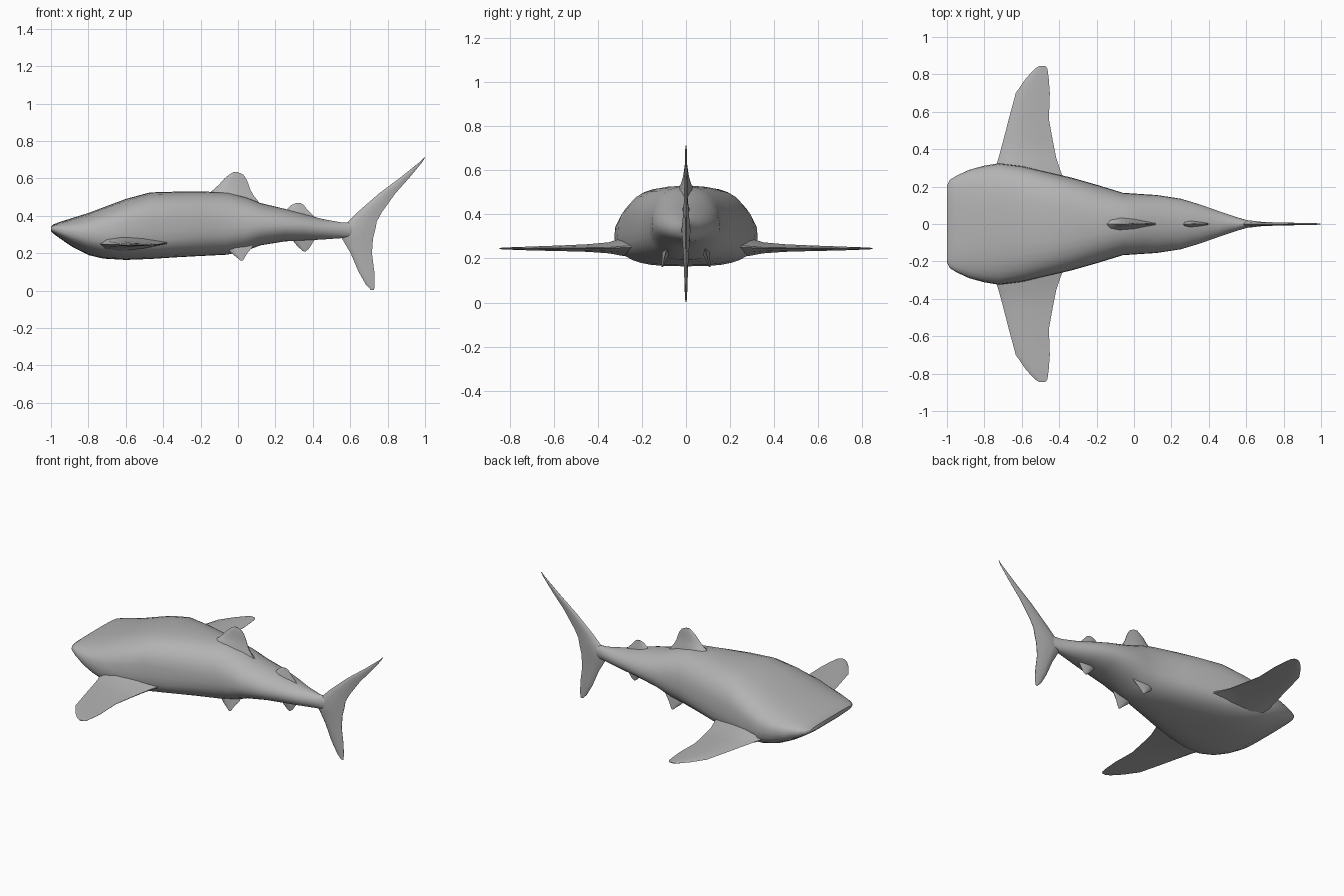
import bpy, bmesh, math
from mathutils import Vector

skin = bpy.data.materials.new("grey skin")
skin.diffuse_color = (0.45, 0.45, 0.45, 1)


def loft(name, rings, angle=40):
    """Skin a list of equal-length closed rings and cap both ends."""
    bm = bmesh.new()
    rows = [[bm.verts.new(p) for p in ring] for ring in rings]
    n = len(rows[0])
    for a, b in zip(rows, rows[1:]):
        for i in range(n):
            j = (i + 1) % n
            bm.faces.new((a[i], a[j], b[j], b[i]))
    bm.faces.new(rows[0])
    bm.faces.new(rows[-1])
    bmesh.ops.recalc_face_normals(bm, faces=bm.faces)
    mesh = bpy.data.meshes.new(name)
    bm.to_mesh(mesh)
    bm.free()
    mesh.materials.append(skin)
    ob = bpy.data.objects.new(name, mesh)
    bpy.context.collection.objects.link(ob)
    bpy.ops.object.select_all(action='DESELECT')
    ob.select_set(True)
    bpy.context.view_layer.objects.active = ob
    bpy.ops.object.shade_smooth_by_angle(angle=math.radians(angle))
    return ob


def spow(v, e):
    return math.copysign(abs(v) ** e, v)


def fin(name, rows, thick_axis):
    """Rows are (leading point, trailing point, thickness); foil sections."""
    foil = [(0, 0), (.1, .35), (.35, .5), (.7, .3), (1, .04),
            (1, -.04), (.7, -.3), (.35, -.5), (.1, -.35)]
    axis = Vector(thick_axis)
    rings = []
    for lead, trail, t in rows:
        a, b = Vector(lead), Vector(trail)
        rings.append([a.lerp(b, u) + axis * (t * v) for u, v in foil])
    return loft(name, rings, 50)


# Body: x, half width, top, bottom, height of widest line, squareness
stations = [
    (-1.00, .205, .343, .317, .330, 3.0),
    (-.985, .235, .355, .303, .328, 3.0),
    (-.95, .258, .368, .277, .322, 2.8),
    (-.88, .290, .390, .230, .312, 2.6),
    (-.80, .312, .415, .190, .305, 2.6),
    (-.72, .325, .445, .171, .300, 2.7),
    (-.60, .310, .490, .164, .300, 2.9),
    (-.47, .280, .525, .169, .310, 3.0),
    (-.33, .247, .529, .178, .320, 2.8),
    (-.20, .210, .530, .185, .330, 2.5),
    (-.06, .167, .525, .192, .335, 2.3),
    (.04, .160, .500, .212, .340, 2.2),
    (.12, .155, .468, .242, .345, 2.1),
    (.25, .135, .437, .263, .345, 2.0),
    (.35, .105, .410, .268, .340, 2.0),
    (.45, .070, .383, .273, .330, 2.0),
    (.55, .036, .365, .280, .325, 2.0),
    (.62, .016, .365, .285, .325, 2.0),
    (.69, .004, .350, .300, .325, 2.0),
]
SEG = 32
rings = []
for x, w, top, bot, mid, sq in stations:
    ring = []
    for i in range(SEG):
        a = 2 * math.pi * i / SEG
        y, h = spow(math.cos(a), 2 / sq), spow(math.sin(a), 2 / sq)
        ring.append((x, w * y, mid + h * ((top - mid) if h > 0 else (mid - bot))))
    rings.append(ring)
loft("body", rings)

# Paired fins
pectoral = [  # y, lead x, trail x, height, thickness
    (.20, -.76, -.36, .255, .100), (.29, -.745, -.395, .252, .080),
    (.35, -.725, -.415, .248, .050), (.45, -.698, -.435, .247, .034),
    (.56, -.670, -.455, .246, .026), (.70, -.632, -.450, .245, .018),
    (.78, -.577, -.456, .245, .012), (.83, -.530, -.463, .245, .008),
    (.846, -.505, -.475, .245, .005)]
pelvic = [  # z, lead x, trail x, y, thickness
    (.29, -.09, .10, .075, .05), (.23, -.065, .075, .090, .035),
    (.20, -.035, .050, .098, .022), (.172, 0, .033, .105, .012),
    (.16, .012, .025, .108, .006)]
for side, s in (("left", 1), ("right", -1)):
    fin(side + "_pectoral_fin",
        [((a, s * y, z), (b, s * y, z), t) for y, a, b, z, t in pectoral], (0, 0, 1))
    fin(side + "_pelvic_fin",
        [((a, s * y, z), (b, s * y, z), t) for z, a, b, y, t in pelvic], (0, 1, 0))

# Fins on the centre line: z, lead x, trail x, thickness
centre_fins = {
    "front_dorsal_fin": [
        (.45, -.20, .13, .11), (.51, -.17, .082, .08), (.54, -.13, .066, .045),
        (.57, -.098, .056, .028), (.60, -.072, .043, .018),
        (.62, -.047, .028, .012), (.633, -.025, .0, .007)],
    "rear_dorsal_fin": [
        (.37, .22, .43, .05), (.42, .25, .385, .035), (.44, .268, .365, .02),
        (.457, .285, .352, .012), (.468, .31, .335, .006)],
    "anal_fin": [
        (.30, .27, .43, .04), (.265, .295, .405, .028), (.24, .315, .39, .018),
        (.22, .337, .375, .010), (.21, .35, .362, .006)],
    "tail_fin": [
        (.002, .712, .727, .005), (.03, .685, .731, .010), (.10, .645, .729, .015),
        (.20, .602, .716, .022), (.28, .555, .722, .034), (.33, .545, .735, .040),
        (.37, .59, .742, .032), (.42, .64, .770, .022), (.52, .755, .842, .016),
        (.61, .875, .922, .012), (.69, .975, .988, .008), (.712, .995, 1.0, .004)],
}
for name, rows in centre_fins.items():
    fin(name, [((a, 0, z), (b, 0, z), t) for z, a, b, t in rows], (0, 1, 0))
